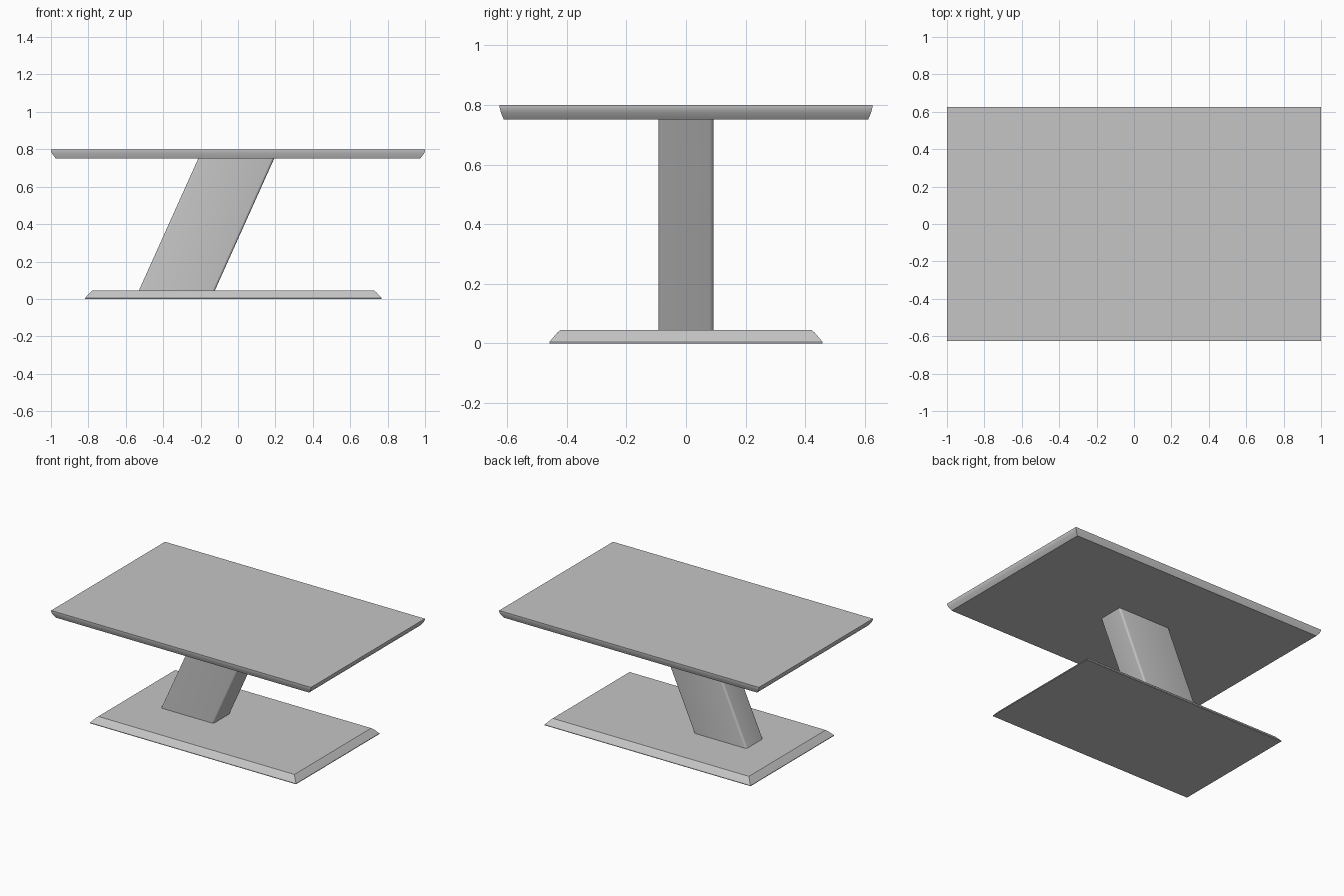
import bpy
import bmesh
import math

cube = bpy.data.objects.get("Cube")
if cube:
    bpy.data.objects.remove(cube, do_unlink=True)

# Single grey finish
GREY = (0.56, 0.56, 0.56, 1.0)
grey = bpy.data.materials.new("plain grey")
grey.use_nodes = True
grey.diffuse_color = GREY
grey.node_tree.nodes["Principled BSDF"].inputs["Base Color"].default_value = GREY


def rectangle(cx, half_x, half_y, z):
    """Corners of a horizontal rectangle, counter-clockwise."""
    return [(cx + sx * half_x, sy * half_y, z)
            for sx, sy in ((-1, -1), (1, -1), (1, 1), (-1, 1))]


def rounded_rectangle(cx, half_x, half_y, z, radius, steps=4):
    """Horizontal rectangle with rounded corners, counter-clockwise."""
    ring = []
    for i, (sx, sy) in enumerate(((1, 1), (-1, 1), (-1, -1), (1, -1))):
        for k in range(steps + 1):
            a = math.pi / 2 * (i + k / steps)
            ring.append((cx + sx * (half_x - radius) + radius * math.cos(a),
                         sy * (half_y - radius) + radius * math.sin(a), z))
    return ring


def loft(name, rings):
    """Closed solid through a bottom-to-top stack of matching rings."""
    bm = bmesh.new()
    loops = [[bm.verts.new(p) for p in ring] for ring in rings]
    count = len(loops[0])
    for low, high in zip(loops, loops[1:]):
        for i in range(count):
            j = (i + 1) % count
            bm.faces.new((low[i], low[j], high[j], high[i]))
    bm.faces.new(loops[0][::-1])
    bm.faces.new(loops[-1])
    mesh = bpy.data.meshes.new(name)
    bm.to_mesh(mesh)
    bm.free()
    mesh.materials.append(grey)
    obj = bpy.data.objects.new(name, mesh)
    bpy.context.collection.objects.link(obj)
    bpy.ops.object.select_all(action="DESELECT")
    obj.select_set(True)
    bpy.context.view_layer.objects.active = obj
    bpy.ops.object.shade_smooth_by_angle(angle=math.radians(35))
    return obj


# Table top with an undercut rim
loft("table_top", [
    rectangle(0, 0.975, 0.612, 0.752),
    rectangle(0, 0.994, 0.622, 0.776),
    rectangle(0, 1.0, 0.626, 0.792),
    rectangle(0, 1.0, 0.626, 0.80),
])

# Floor plate with sloping edges, set slightly to the right
BASE_X = -0.025
loft("base_plate", [
    rectangle(BASE_X, 0.793, 0.459, 0),
    rectangle(BASE_X, 0.793, 0.459, 0.004),
    rectangle(BASE_X, 0.764, 0.432, 0.036),
    rectangle(BASE_X, 0.755, 0.422, 0.044),
])

# Slanted pedestal with rounded upright edges
loft("slanted_pedestal", [
    rounded_rectangle(-0.329, 0.203, 0.092, 0.04, 0.014),
    rounded_rectangle(-0.007, 0.203, 0.092, 0.756, 0.014),
])
